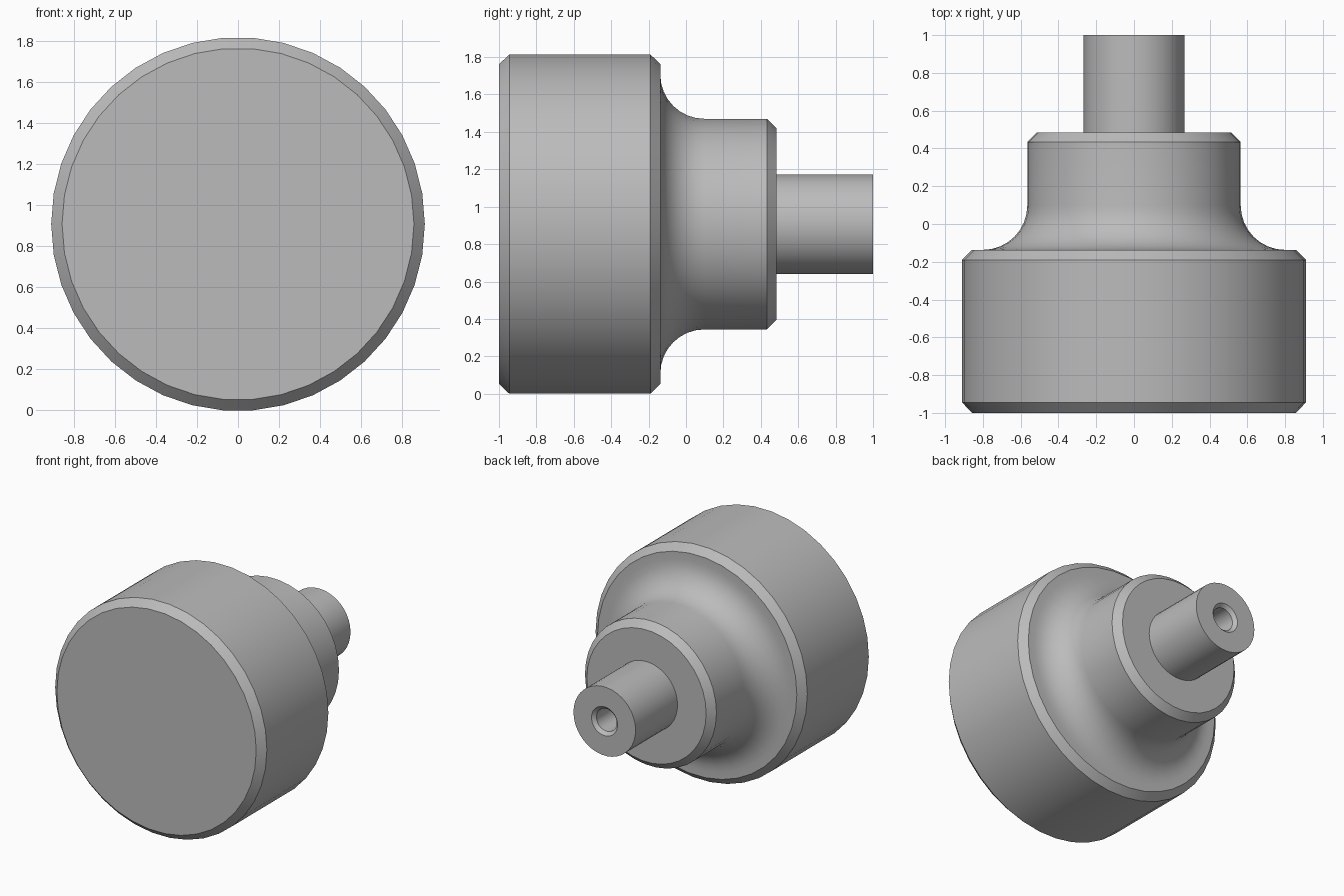
import bpy, bmesh
from math import sin, cos, pi, radians

AXIS_Z = 0.907
SIDES = 38

cube = bpy.data.objects.get("Cube")
if cube:
    bpy.data.objects.remove(cube, do_unlink=True)

# Plain grey metal
metal = bpy.data.materials.new("grey metal")
metal.use_nodes = True
GREY = (0.5, 0.5, 0.5, 1)
metal.diffuse_color = GREY
metal.node_tree.nodes["Principled BSDF"].inputs["Base Color"].default_value = GREY


def lathe(name, profile, cap_start=False, cap_end=False):
    """Turn a (y, radius) profile around the front-to-back axis."""
    bm = bmesh.new()
    rings = []
    for y, r in profile:
        rings.append([bm.verts.new((r * cos(2 * pi * k / SIDES), y,
                                    AXIS_Z + r * sin(2 * pi * k / SIDES)))
                      for k in range(SIDES)])
    for a, b in zip(rings, rings[1:]):
        for k in range(SIDES):
            n = (k + 1) % SIDES
            bm.faces.new((a[k], b[k], b[n], a[n]))
    if cap_start:
        bm.faces.new(rings[0])
    if cap_end:
        bm.faces.new(rings[-1][::-1])
    mesh = bpy.data.meshes.new(name)
    bm.to_mesh(mesh)
    bm.free()
    mesh.materials.append(metal)
    obj = bpy.data.objects.new(name, mesh)
    bpy.context.collection.objects.link(obj)
    bpy.ops.object.select_all(action="DESELECT")
    obj.select_set(True)
    bpy.context.view_layer.objects.active = obj
    bpy.ops.object.shade_smooth_by_angle(angle=radians(30))
    return obj


# Wide head with a chamfer at both rims
lathe("head", [(-1, 0.857), (-0.945, 0.91), (-0.19, 0.91), (-0.137, 0.857)],
      cap_start=True)

# Collar: shoulder, concave fillet, straight neck, chamfer and rear face
STEPS, FILLET = 8, 0.235
fillet = [(0.098 - FILLET * cos(i * pi / 2 / STEPS),
           0.8 - FILLET * sin(i * pi / 2 / STEPS)) for i in range(STEPS + 1)]
lathe("collar", [(-0.137, 0.857)] + fillet
      + [(0.433, 0.565), (0.485, 0.513), (0.485, 0.267)])

# Stub shaft with a countersunk bore in its end
lathe("stub_shaft", [(0.485, 0.267), (1, 0.267), (1, 0.112),
                     (0.975, 0.087), (0.6, 0.087)], cap_end=True)
